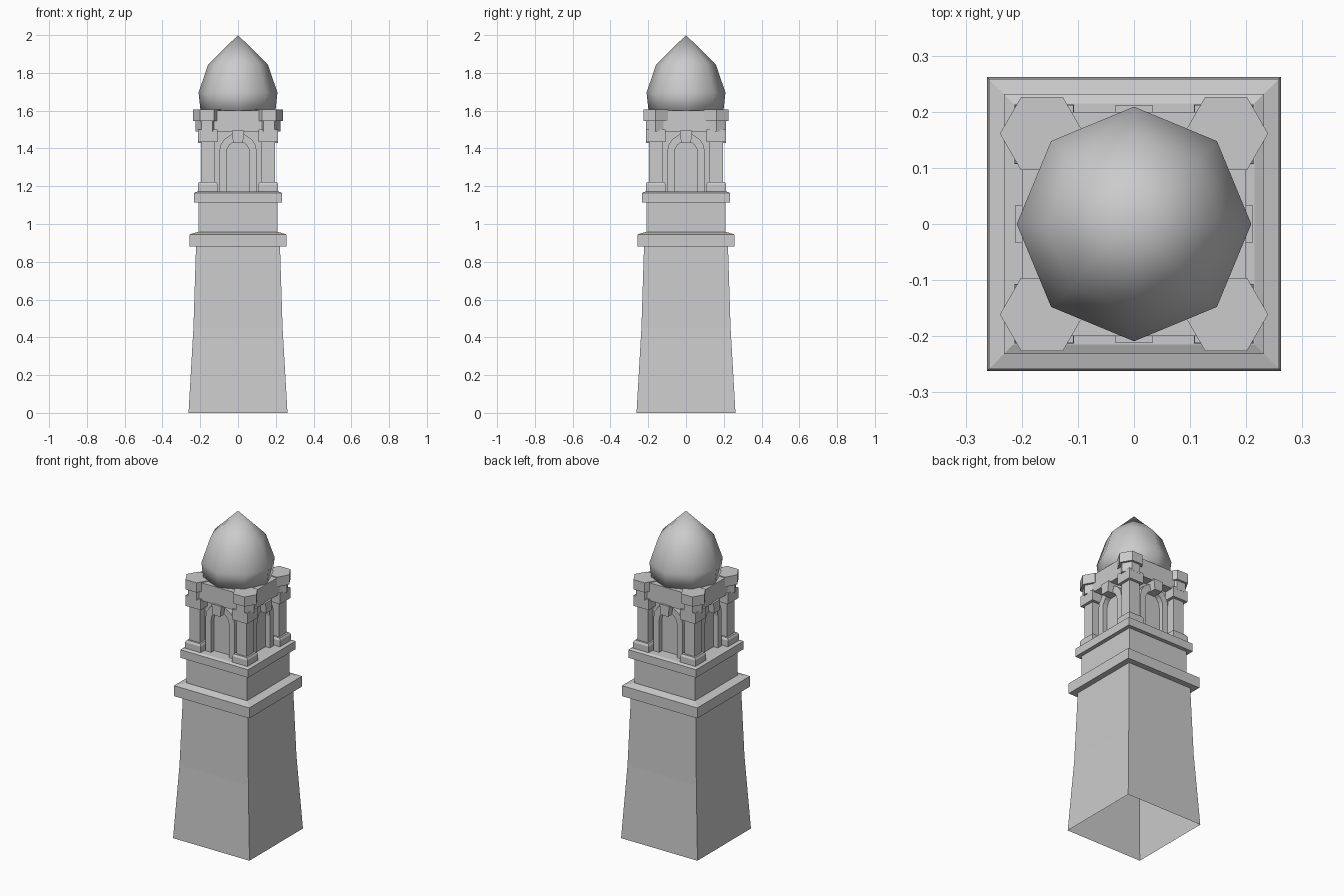
import bpy, bmesh, math
from mathutils import Matrix

if "Cube" in bpy.data.objects:
    bpy.data.objects.remove(bpy.data.objects["Cube"], do_unlink=True)

stone = bpy.data.materials.new("pale_grey_stone")
stone.use_nodes = True
colour = (0.6, 0.6, 0.6, 1)
stone.diffuse_color = colour
stone.node_tree.nodes["Principled BSDF"].inputs["Base Color"].default_value = colour


def finish(name, bm, smooth=False):
    bmesh.ops.recalc_face_normals(bm, faces=bm.faces)
    mesh = bpy.data.meshes.new(name)
    bm.to_mesh(mesh)
    bm.free()
    mesh.materials.append(stone)
    for face in mesh.polygons:
        face.use_smooth = smooth
    obj = bpy.data.objects.new(name, mesh)
    bpy.context.collection.objects.link(obj)
    return obj


def lathe(name, sides, profile, centre=(0, 0), turn=0.0, bottom=True, smooth=False):
    """Stack of regular polygons from (radius, height) pairs; radius 0 is a tip."""
    bm = bmesh.new()
    rings = []
    for r, z in profile:
        count = sides if r else 1
        angles = [turn + 2 * math.pi * i / sides for i in range(count)]
        rings.append([bm.verts.new((centre[0] + r * math.cos(a),
                                    centre[1] + r * math.sin(a), z)) for a in angles])
    for low, high in zip(rings, rings[1:]):
        for i in range(sides):
            j = (i + 1) % sides
            if len(high) == 1:
                bm.faces.new((low[i], low[j], high[0]))
            else:
                bm.faces.new((low[i], low[j], high[j], high[i]))
    if bottom:
        bm.faces.new(rings[0][::-1])
    if len(rings[-1]) > 1:
        bm.faces.new(rings[-1])
    return finish(name, bm, smooth)


def square(name, profile, centre=(0, 0), bottom=True):
    """Square stack from (half width, height) pairs."""
    scaled = [(h * math.sqrt(2), z) for h, z in profile]
    return lathe(name, 4, scaled, centre, math.pi / 4, bottom)


def slab(name, points, y0, y1, turn):
    """Outline in x and z, extruded from y0 to y1 and turned about z."""
    bm = bmesh.new()
    face = bm.faces.new([bm.verts.new((x, y0, z)) for x, z in points])
    out = bmesh.ops.extrude_face_region(bm, geom=[face])
    moved = [v for v in out["geom"] if isinstance(v, bmesh.types.BMVert)]
    bmesh.ops.translate(bm, verts=moved, vec=(0, y1 - y0, 0))
    bmesh.ops.rotate(bm, verts=bm.verts, matrix=Matrix.Rotation(turn, 3, "Z"))
    return finish(name, bm)


def arch(half, foot, spring, rise, steps=8):
    curve = [(half * math.cos(math.pi * i / steps), spring + rise * math.sin(math.pi * i / steps))
             for i in range(steps + 1)]
    return [(half, foot)] + curve + [(-half, foot)]


# Tapered shaft, open underneath, and the stepped tiers
square("shaft", [(0.262, 0), (0.236, 0.45), (0.222, 0.89)], bottom=False)
square("lower_band", [(0.258, 0.88), (0.258, 0.945), (0.215, 0.957)])
square("upper_block", [(0.208, 0.95), (0.208, 1.12)])
square("cornice", [(0.232, 1.115), (0.232, 1.165), (0.215, 1.172)])

# Lantern core and lintel
square("lantern_core", [(0.145, 1.16), (0.145, 1.5)])
square("lintel", [(0.2, 1.49), (0.2, 1.6)])

# Arched surround and keystone on each side
for side, where in enumerate(("front", "left", "back", "right")):
    turn = side * math.pi / 2
    outer = arch(0.1, 1.17, 1.38, 0.1)
    inner = arch(0.062, 1.17, 1.37, 0.07)
    slab(where + "_arch", outer + inner[::-1], -0.175, -0.14, turn)
    slab(where + "_keystone", [(-0.026, 1.43), (0.026, 1.43), (0.033, 1.495), (-0.033, 1.495)],
         -0.212, -0.14, turn)

# Corner pillars with plinths and six-sided capitals
for sx, x_name in ((1, "left"), (-1, "right")):
    for sy, y_name in ((-1, "front"), (1, "back")):
        label = y_name + "_" + x_name
        spot = (sx * 0.16, sy * 0.16)
        square(label + "_plinth", [(0.053, 1.165), (0.053, 1.21), (0.046, 1.222)], spot)
        square(label + "_pillar", [(0.035, 1.21), (0.035, 1.45)], spot)
        square(label + "_neck", [(0.052, 1.435), (0.052, 1.5)], spot)
        cap = (sx * 0.164, sy * 0.161)
        lathe(label + "_lower_capital", 6, [(0.06, 1.49), (0.06, 1.55)], cap)
        lathe(label + "_capital", 6, [(0.075, 1.545), (0.075, 1.605)], cap)

# Eight-sided pointed dome
lathe("dome", 8, [(0.197, 1.59), (0.209, 1.695), (0.158, 1.845), (0, 2)], smooth=True)
